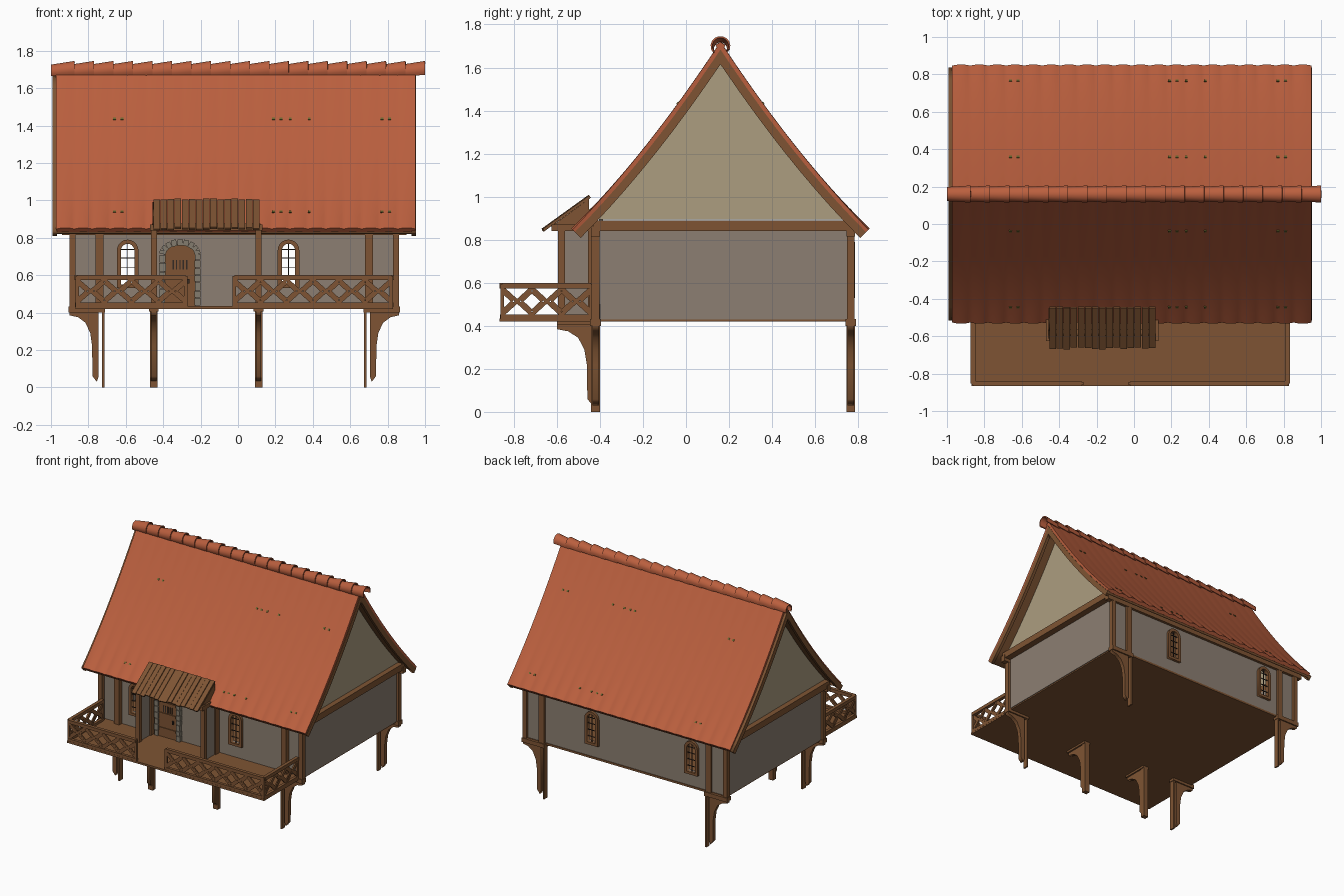
import bpy, bmesh, math, random
from mathutils import Vector, Matrix

if "Cube" in bpy.data.objects:
    bpy.data.objects.remove(bpy.data.objects["Cube"])
random.seed(4)

XC, RY, RZ = -0.02, 0.16, 1.72      # body centre x, ridge y and z


def material(name, *rgb):
    m = bpy.data.materials.new(name)
    m.diffuse_color = [((c / 255 + 0.055) / 1.055) ** 2.4 for c in rgb] + [1]
    m.use_nodes = True
    m.node_tree.nodes["Principled BSDF"].inputs["Base Color"].default_value = m.diffuse_color
    return m


WOOD = material("brown wood", 126, 84, 51)
TILE = material("terracotta tile", 186, 95, 62)
WALL = material("grey plaster", 140, 127, 114)
GABLE = material("beige plaster", 172, 157, 128)
STONE = material("grey stone", 132, 124, 110)
MOSS = material("olive moss", 108, 104, 48)
IRON = material("dark iron", 52, 42, 36)


def add(name, mesh, mat):
    mesh.materials.clear()
    mesh.materials.append(mat)
    ob = bpy.data.objects.new(name, mesh)
    bpy.context.collection.objects.link(ob)
    return ob


def finish(name, bm, mat):
    me = bpy.data.meshes.new(name)
    bm.to_mesh(me)
    bm.free()
    return add(name, me, mat)


def box(bm, x0, x1, y0, y1, z0, z1):
    m = Matrix.Translation(((x0 + x1) / 2, (y0 + y1) / 2, (z0 + z1) / 2))
    m = m @ Matrix.Diagonal((x1 - x0, y1 - y0, z1 - z0, 1))
    bmesh.ops.create_cube(bm, size=1, matrix=m)


def beam(bm, a, b, w, d, nrm):
    """Bar from a to b, d thick along nrm and w wide across it."""
    a, b, n = Vector(a), Vector(b), Vector(nrm)
    ax = (b - a).normalized()
    m = Matrix((ax, n, ax.cross(n))).transposed().to_4x4()
    m = Matrix.Translation((a + b) / 2) @ m @ Matrix.Diagonal(((b - a).length, d, w, 1))
    bmesh.ops.create_cube(bm, size=1, matrix=m)


def boxes(name, mat, items):
    bm = bmesh.new()
    for it in items:
        box(bm, *it)
    return finish(name, bm, mat)


def plate(name, loops, axis, pos, thick, mat):
    """Outline with holes, extruded along axis x (loops in y,z) or y (loops in x,z)."""
    cu = bpy.data.curves.new(name, 'CURVE')
    cu.dimensions, cu.fill_mode, cu.extrude = '2D', 'BOTH', thick / 2
    for lp in loops:
        sp = cu.splines.new('POLY')
        sp.points.add(len(lp) - 1)
        for p, q in zip(sp.points, lp):
            p.co = (q[0], q[1], 0, 1)
        sp.use_cyclic_u = True
    tmp = bpy.data.objects.new(name + "_tmp", cu)
    me = bpy.data.meshes.new_from_object(tmp)
    bpy.data.objects.remove(tmp)
    rows = [(0, 0, 1, pos), (1, 0, 0, 0), (0, 1, 0, 0)] if axis == 'x' else \
           [(1, 0, 0, 0), (0, 0, -1, pos), (0, 1, 0, 0)]
    me.transform(Matrix(rows + [(0, 0, 0, 1)]))
    return add(name, me, mat)


def smooth_solid(ob, thick):
    md = ob.modifiers.new("thickness", 'SOLIDIFY')
    md.thickness, md.offset = thick, -1
    dg = bpy.context.evaluated_depsgraph_get()
    me = bpy.data.meshes.new_from_object(ob.evaluated_get(dg))
    ob.modifiers.clear()
    ob.data = me
    bpy.ops.object.select_all(action='DESELECT')
    ob.select_set(True)
    bpy.context.view_layer.objects.active = ob
    bpy.ops.object.shade_smooth_by_angle(angle=math.radians(35))


def slope(s, t, off=0):
    """Point (y, z) on the sagging roof: s = side, t = 0 ridge .. 1 eave."""
    n = Vector((0.87 + 0.18 * (1 - 2 * t), 0.69)).normalized()
    z = RZ - 0.87 * t - 0.18 * t * (1 - t)
    if t == 0:
        return RY, RZ + off / n.y
    return RY + s * (0.69 * t + n.x * off), z + n.y * off


def band(o0, o1, tmax=1):
    """Closed roof-shaped strip between two offsets."""
    ts = [i / 10 * tmax for i in range(11)]
    line = lambda o: [slope(-1, t, o) for t in ts[::-1]] + [slope(1, t, o) for t in ts[1:]]
    return line(o0) + line(o1)[::-1]


def arch(cx, z0, zs, r, rise):
    return [(cx - r, z0), (cx + r, z0)] + [
        (cx + r * math.cos(a * math.pi / 10), zs + rise * math.sin(a * math.pi / 10)) for a in range(11)]


# Tiled roof slopes, scalloped at the eaves
NX, NT = 160, 12
for s, name in ((-1, "front_roof_tiles"), (1, "back_roof_tiles")):
    bm = bmesh.new()
    g = []
    for i in range(NX + 1):
        u = i / NX
        g.append([])
        for j in range(NT + 1):
            t = j / NT
            amp = 0.001 + 0.008 * t ** 6
            y, z = slope(s, t, amp * (abs(math.sin(u * math.pi * 20)) - 0.5))
            g[-1].append(bm.verts.new((-0.972 + 1.922 * u, y, z)))
    for i in range(NX):
        for j in range(NT):
            q = [g[i][j], g[i + 1][j], g[i + 1][j + 1], g[i][j + 1]]
            bm.faces.new(q if s > 0 else q[::-1])
    smooth_solid(finish(name, bm, TILE), 0.028)

# Overlapping ridge tiles
bm = bmesh.new()
N, L = 19, 0.126
for k in range(N):
    x0 = -1 + k * (2 - L) / (N - 1)
    rings = []
    for x, r, cz in ((x0, 0.038, 1.688), (x0 + L, 0.046, 1.70)):
        angs = [math.radians(-20 + 24 * i) for i in range(11)]
        rings.append([bm.verts.new((x, RY + r * math.cos(a), cz + r * math.sin(a))) for a in angs])
    A, B = rings
    for i in range(10):
        bm.faces.new((A[i], A[i + 1], B[i + 1], B[i]))
smooth_solid(finish("ridge_tiles", bm, TILE), 0.008)

# Wooden roof underside, barge boards and gables
plate("roof_boarding", [band(-0.026, -0.042)], 'x', -0.011, 1.92, WOOD)
for s, side in ((-1, "left"), (1, "right")):
    plate(side + "_barge_board", [band(-0.02, -0.058)], 'x', XC + s * 0.96, 0.024, WOOD)
    tri = band(-0.04, 0, 0.9)[:21]
    plate(side + "_gable", [tri], 'x', XC + s * 0.868, 0.02, GABLE)

# Moss flecks on both slopes
bm = bmesh.new()
for s in (-1, 1):
    for t in (0.28, 0.87):
        for x in (-0.66, -0.62, 0.19, 0.23, 0.28, 0.38, 0.77, 0.81):
            a, b = slope(s, t, 0.001), slope(s, t + 0.012, 0.001)
            d = Vector((0, b[0] - a[0], b[1] - a[1])).normalized()
            beam(bm, (x, *a), (x, *b), 0.014, 0.007, d.cross(Vector((1, 0, 0))))
finish("moss_flecks", bm, MOSS)

# Walls, with arched window openings right through front and back
WIN = (-0.59, 0.27)
for name, y in (("front_wall", -0.395), ("back_wall", 0.755)):
    loops = [[(-0.88, 0.43), (0.84, 0.43), (0.84, 0.9), (-0.88, 0.9)]]
    plate(name, loops + [arch(c, 0.55, 0.73, 0.04, 0.04) for c in WIN], 'y', y, 0.02, WALL)
for s, side in ((-1, "left"), (1, "right")):
    x = XC + s * 0.855
    boxes(side + "_wall", WALL, [(x - 0.01, x + 0.01, -0.4, 0.76, 0.43, 0.86)])
boxes("floor", WOOD, [(-0.88, 0.84, -0.42, 0.77, 0.42, 0.435), (-0.87, 0.83, -0.865, -0.42, 0.42, 0.435)])

# Windows: arched frames and thin bars
for face, y, o in (("front", -0.41, -1), ("back", 0.77, 1)):
    for k, c in enumerate(WIN):
        plate(f"{face}_window_frame_{k}", [arch(c, 0.53, 0.73, 0.058, 0.06), arch(c, 0.55, 0.73, 0.036, 0.038)],
              'y', y, 0.03, WOOD)
        boxes(f"{face}_window_bars_{k}", IRON,
              [(c - 0.002, c + 0.002, y - 0.003, y + 0.003, 0.55, 0.768)] +
              [(c - 0.037, c + 0.037, y - 0.003, y + 0.003, z, z + 0.004) for z in (0.59, 0.64, 0.69, 0.735)])

# Timber frame: posts and wall plates
items = []
for s in (-1, 1):
    for y in (-0.42, 0.765):
        for d, w in ((0.865, 0.017), (0.72, 0.022)):
            x = XC + s * d
            items.append((x - w, x + w, y - 0.018, y + 0.018, 0.43, 0.86))
    x = XC + s * 0.88
    items.append((x - 0.035, x + 0.035, -0.43, 0.78, 0.84, 0.89))
for y in (-0.42, 0.765):
    items.append((-0.94, 0.90, y - 0.02, y + 0.02, 0.815, 0.865))
boxes("timber_frame", WOOD, items)

# Corner legs with outward curved braces
BR = [(0.725, 0.06), (0.735, 0.03), (0.758, 0.06), (0.76, 0.22), (0.77, 0.29), (0.795, 0.345),
      (0.835, 0.375), (0.88, 0.385), (0.88, 0.425), (0.725, 0.425)]
for s, side in ((-1, "left"), (1, "right")):
    for y, end in ((-0.42, "front"), (0.765, "back")):
        n = f"{end}_{side}"
        plate(n + "_brace", [[(XC + s * d, z) for d, z in BR]], 'y', y, 0.03, WOOD)
        xs = sorted((XC + s * 0.69, XC + s * 0.885))
        x = XC + s * 0.70
        boxes(n + "_leg", WOOD, [(x - 0.006, x + 0.006, y - 0.02, y + 0.02, 0, 0.43),
                                 (*xs, y - 0.025, y + 0.025, 0.4, 0.432)])

# Porch legs, braces, posts and side walls
for x, side in ((-0.45, "left"), (0.11, "right")):
    boxes(f"porch_{side}_leg", WOOD, [(x - 0.02, x + 0.02, -0.435, -0.4, 0, 0.43),
                                      (x - 0.026, x + 0.026, -0.6, -0.4, 0.405, 0.425)])
    plate(f"porch_{side}_brace", [[(-0.42 - (d - 0.725) * 1.15, z) for d, z in BR]], 'x', x, 0.028, WOOD)
    boxes(f"porch_{side}_frame", WOOD, [(x - 0.016, x + 0.016, -0.595, -0.563, 0.43, 0.86),
                                        (x - 0.02, x + 0.02, -0.625, -0.42, 0.84, 0.872),
                                        (x - 0.016, x + 0.016, -0.455, -0.405, 0.43, 0.86)])
    boxes(f"porch_{side}_wall", WALL, [(x - 0.006, x + 0.006, -0.565, -0.42, 0.43, 0.85)])
    plate(f"porch_{side}_gable", [[(-0.615, 0.87), (-0.45, 0.87), (-0.45, 0.99)]], 'x', x, 0.012, WOOD)
boxes("porch_lintel", WOOD, [(-0.46, 0.12, -0.60, -0.565, 0.84, 0.875)])

# Porch canopy of loose planks
bm = bmesh.new()
for i in range(15):
    x = -0.435 + i * 0.038
    j, k = random.uniform(-0.006, 0.006), random.uniform(0, 0.006)
    n = Vector((0, -0.165, 0.215)).normalized()
    off = Vector((0, n.y, n.z)) * k
    beam(bm, Vector((x, -0.66 + j, 0.845 + j * 0.7)) + off, Vector((x, -0.445, 1.0)) + off, 0.035, 0.012, n)
finish("canopy_planks", bm, WOOD)

# Door with grille, ring handle and stone surround
DX = -0.31
plate("door", [arch(DX, 0.435, 0.71, 0.082, 0.055)], 'y', -0.41, 0.02, WOOD)
boxes("door_planks_and_grille", IRON,
      [(DX - 0.04 + i * 0.018, DX - 0.033 + i * 0.018, -0.424, -0.418, 0.63, 0.68) for i in range(5)] +
      [(DX + 0.04, DX + 0.05, -0.43, -0.418, 0.555, 0.58)])
boxes("door_battens", WOOD, [(DX - 0.07, DX + 0.07, -0.426, -0.418, z, z + 0.018) for z in (0.49, 0.605, 0.69)])
bm = bmesh.new()
for s in (-1, 1):
    z = 0.435
    while z < 0.70:
        h = min(random.uniform(0.035, 0.05), 0.715 - z)
        w = random.uniform(0.014, 0.019)
        x = DX + s * 0.094
        box(bm, x - w, x + w, -0.432, -0.40, z + 0.002, z + h - 0.002)
        z += h
for i in range(9):
    p = [(DX + 0.094 * math.cos(a), -0.418, 0.712 + 0.064 * math.sin(a))
         for a in (math.pi * (i + 0.05) / 9, math.pi * (i + 0.95) / 9)]
    beam(bm, p[0], p[1], random.uniform(0.03, 0.036), 0.03, (0, 1, 0))
finish("door_stones", bm, STONE)


# Balcony railings: rails, end posts, crosses and diamonds
def railing(name, a, b):
    a, b = Vector(a), Vector(b)
    d = (b - a).normalized()
    nrm = d.cross(Vector((0, 0, 1)))
    n = max(2, round((b - a).length / 0.14))
    P = lambda f, z: a + (b - a) * f + Vector((0, 0, z))
    bm = bmesh.new()
    beam(bm, P(0, 0.587), P(1, 0.587), 0.026, 0.026, nrm)
    beam(bm, P(0, 0.442), P(1, 0.442), 0.024, 0.022, nrm)
    for f in (0, 1):
        c = P(f, 0)
        box(bm, c.x - 0.009, c.x + 0.009, c.y - 0.009, c.y + 0.009, 0.43, 0.595)
    for i in range(n):
        f0, f1, w = i / n, (i + 1) / n, 0.35 / n
        beam(bm, P(f0, 0.452), P(f1, 0.577), 0.017, 0.012, nrm)
        beam(bm, P(f0, 0.577), P(f1, 0.452), 0.017, 0.010, nrm)
        for z in (0.47, 0.559):
            beam(bm, P(f0, z), P(f0 + w, 0.5145), 0.013, 0.008, nrm)
            beam(bm, P(f1, z), P(f1 - w, 0.5145), 0.013, 0.008, nrm)
    finish(name, bm, WOOD)


railing("front_left_railing", (-0.86, -0.853, 0), (-0.28, -0.853, 0))
railing("front_right_railing", (-0.02, -0.853, 0), (0.82, -0.853, 0))
railing("left_side_railing", (-0.86, -0.853, 0), (-0.86, -0.44, 0))
railing("right_side_railing", (0.82, -0.853, 0), (0.82, -0.44, 0))
